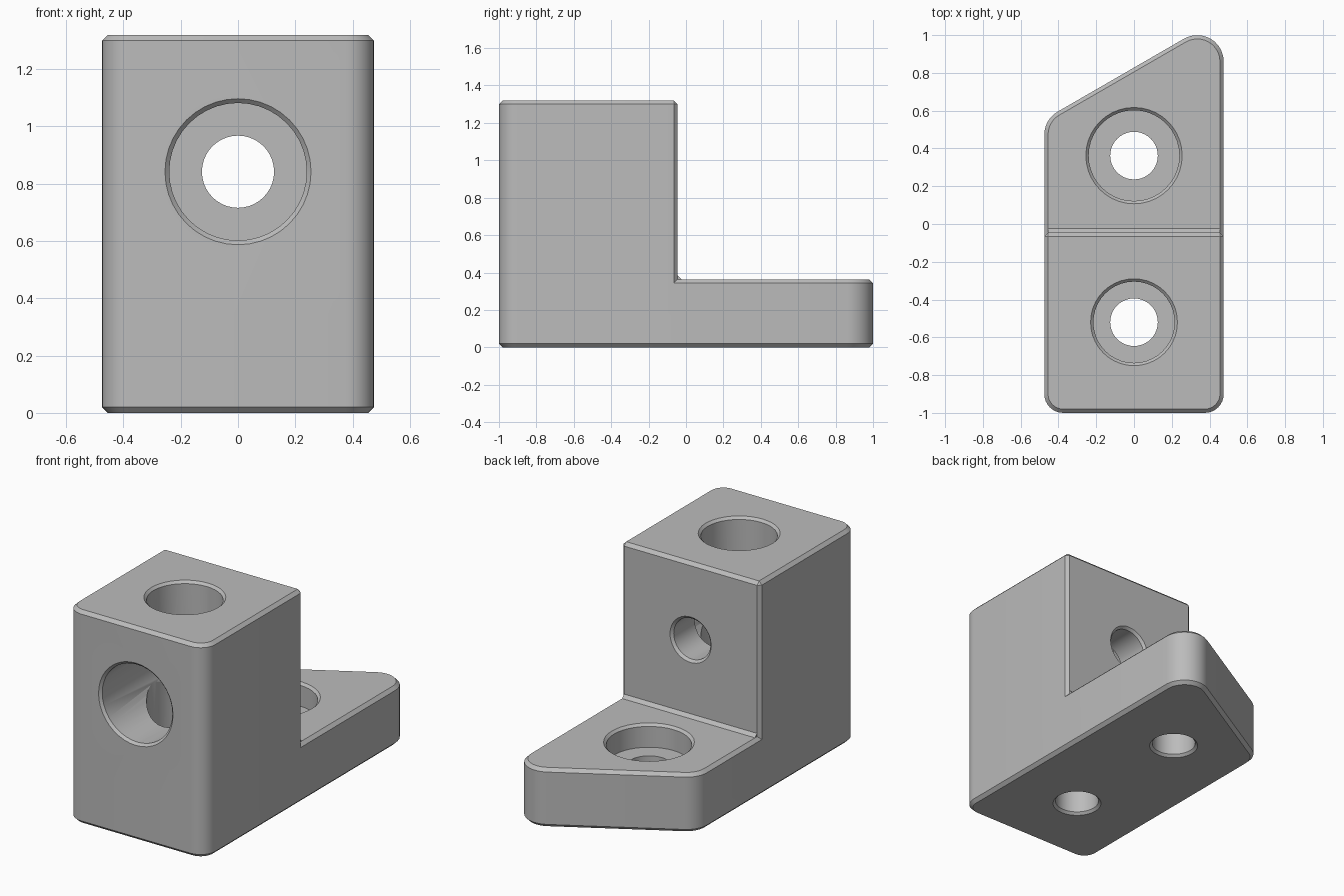
import bpy, bmesh
from math import cos, sin, radians, tau
from mathutils import Vector, Matrix

cube = bpy.data.objects.get("Cube")
if cube:
    bpy.data.objects.remove(cube, do_unlink=True)

grey = bpy.data.materials.new("plain_grey")
grey.use_nodes = True
colour = (0.5, 0.5, 0.5, 1)
grey.diffuse_color = colour
grey.node_tree.nodes["Principled BSDF"].inputs["Base Color"].default_value = colour

HEIGHT, PLATE, BACK, CHAMFER = 1.32, 0.364, -0.045, 0.02
HALF = 0.475


def loft(name, rings):
    """Closed solid through rings with equal point counts."""
    bm = bmesh.new()
    loops = [[bm.verts.new(p) for p in ring] for ring in rings]
    for low, high in zip(loops, loops[1:]):
        for i in range(len(low)):
            bm.faces.new((low[i - 1], low[i], high[i], high[i - 1]))
    bm.faces.new(loops[0])
    bm.faces.new(loops[-1])
    bmesh.ops.remove_doubles(bm, verts=bm.verts[:], dist=0.0001)
    bmesh.ops.recalc_face_normals(bm, faces=bm.faces[:])
    mesh = bpy.data.meshes.new(name)
    bm.to_mesh(mesh)
    bm.free()
    mesh.materials.append(grey)
    obj = bpy.data.objects.new(name, mesh)
    bpy.context.collection.objects.link(obj)
    return obj


def outline(corners, z, inset=0):
    """Rounded outline; corners are (x, y, radius, start angle, end angle, steps)."""
    points = []
    for x, y, r, start, end, steps in corners:
        for i in range(steps + 1):
            a = radians(start + (end - start) * i / steps)
            points.append(Vector((x + (r - inset) * cos(a), y + (r - inset) * sin(a), z)))
    return points


def bore_cutter(name, matrix, radius, depth, length, hole=0.126, bevel=0.015):
    """Stepped cutter: wide bore, narrow through hole, chamfered mouths."""
    over = 0.03
    profile = [(radius + bevel + over, -over), (radius, bevel), (radius, depth),
               (hole, depth), (hole, length - bevel), (hole + bevel + over, length + over)]
    steps = 40
    rings = [[matrix @ Vector((r * cos(tau * i / steps), r * sin(tau * i / steps), t))
              for i in range(steps)] for r, t in profile]
    return loft(name, rings)


def combine(target, other, operation):
    mod = target.modifiers.new(other.name, "BOOLEAN")
    mod.operation, mod.object, mod.solver = operation, other, "EXACT"
    bpy.context.view_layer.objects.active = target
    bpy.ops.object.modifier_apply(modifier=mod.name)
    bpy.data.objects.remove(other, do_unlink=True)


# Base plate with a slanted back edge
R = 0.1
front = [(-HALF + R, R - 1, R, 180, 270, 8), (HALF - R, R - 1, R, 270, 360, 8)]
Q = 0.14
plan = front + [(HALF - Q, 1 - Q, Q, 0, 120, 10), (Q - HALF, 0.473, Q, 120, 180, 6)]
bracket = loft("bracket_body", [outline(plan, 0, CHAMFER), outline(plan, CHAMFER),
                                outline(plan, PLATE - CHAMFER), outline(plan, PLATE, CHAMFER)])

# Upright block, chamfered on its back corners and top
c = CHAMFER
block_plan = front + [(HALF - c, BACK - c, c, 0, 90, 1), (c - HALF, BACK - c, c, 90, 180, 1)]
block = loft("upright_block", [outline(block_plan, 0.2), outline(block_plan, HEIGHT - c),
                               outline(block_plan, HEIGHT, c)])
combine(bracket, block, "UNION")

# Small sloped fillet where the block meets the plate
section = [(BACK - c, 0.3), (BACK + c, 0.3), (BACK + c, PLATE), (BACK, PLATE + c), (BACK - c, PLATE + c)]
fillet = loft("inner_fillet", [[Vector((x, y, z)) for y, z in section] for x in (c - HALF, HALF - c)])
combine(bracket, fillet, "UNION")

# Counterbored holes: plate, block top and block front
down = Matrix.Rotation(radians(180), 4, "X")
into = Matrix.Rotation(radians(-90), 4, "X")
WALL = 0.22
holes = [
    ("plate_bore", Matrix.Translation((0, 0.362, PLATE)) @ down, 0.24, PLATE),
    ("top_bore", Matrix.Translation((0, -0.52, HEIGHT)) @ down, 0.215, HEIGHT),
    ("front_bore", Matrix.Translation((0, -1, 0.842)) @ into, 0.24, 1 + BACK),
]
for name, matrix, radius, length in holes:
    combine(bracket, bore_cutter(name, matrix, radius, length - WALL, length), "DIFFERENCE")

bpy.ops.object.select_all(action="DESELECT")
bracket.select_set(True)
bpy.context.view_layer.objects.active = bracket
bpy.ops.object.shade_smooth_by_angle(angle=radians(25))
